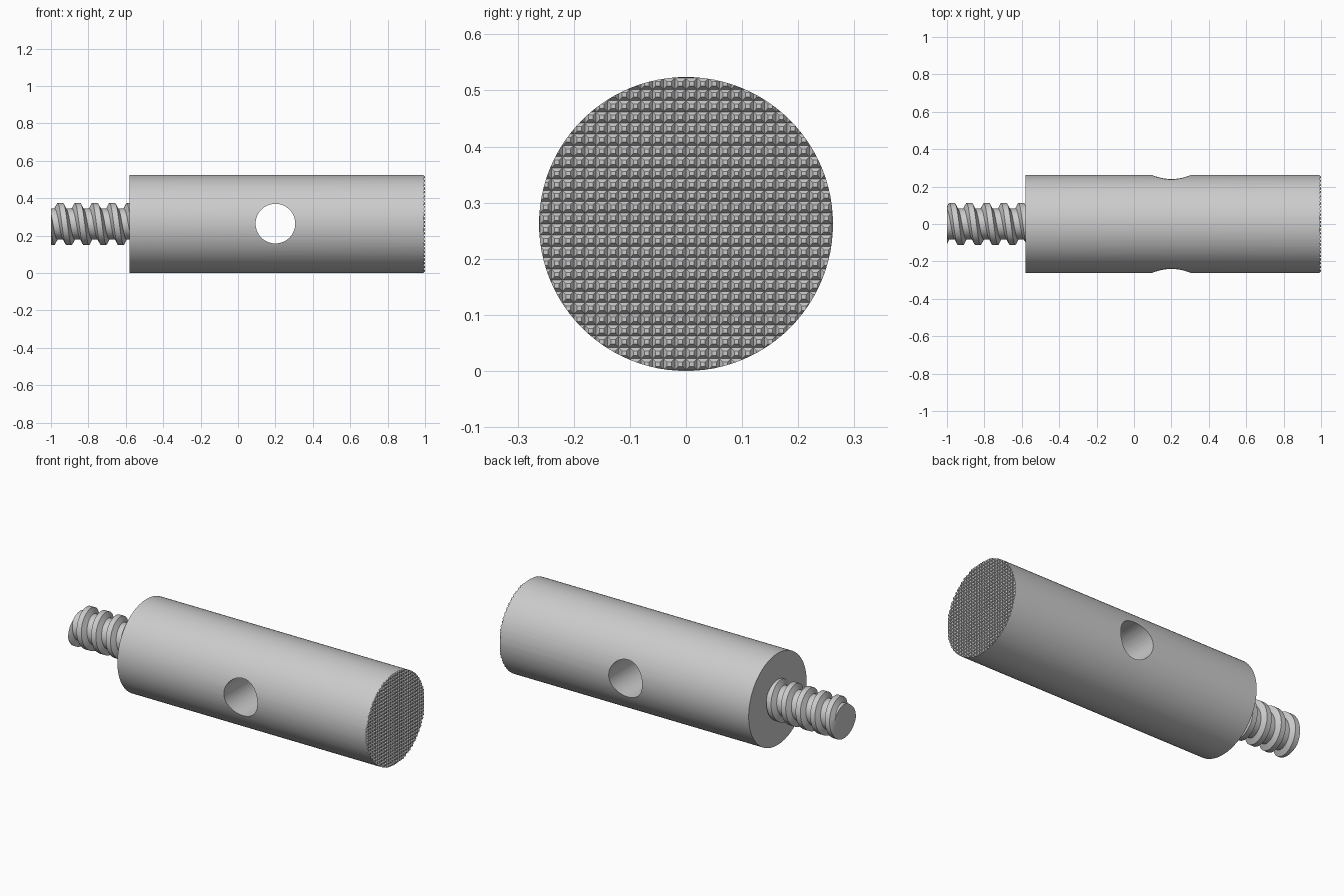
import bpy, bmesh, math

if "Cube" in bpy.data.objects:
    bpy.data.objects.remove(bpy.data.objects["Cube"], do_unlink=True)

R = 0.262            # body radius, also the height of the axis
SHOULDER = -0.58     # where the body meets the threaded stud

steel = bpy.data.materials.new("grey steel")
steel.use_nodes = True
steel.diffuse_color = (0.6, 0.6, 0.6, 1)
steel.node_tree.nodes["Principled BSDF"].inputs["Base Color"].default_value = (0.6, 0.6, 0.6, 1)


def mesh_object(name, bm):
    bmesh.ops.recalc_face_normals(bm, faces=bm.faces[:])
    mesh = bpy.data.meshes.new(name)
    bm.to_mesh(mesh)
    bm.free()
    obj = bpy.data.objects.new(name, mesh)
    bpy.context.collection.objects.link(obj)
    return obj


def cylinder(name, radius, length, centre, rotation, sides):
    bpy.ops.mesh.primitive_cylinder_add(vertices=sides, radius=radius, depth=length,
                                        location=centre, rotation=rotation)
    obj = bpy.context.object
    obj.name = name
    return obj


def activate(obj):
    bpy.ops.object.select_all(action="DESELECT")
    obj.select_set(True)
    bpy.context.view_layer.objects.active = obj


def apply_boolean(obj, cutter, operation):
    mod = obj.modifiers.new("cut", "BOOLEAN")
    mod.operation, mod.solver, mod.object = operation, "EXACT", cutter
    bpy.context.view_layer.update()
    activate(obj)
    bpy.ops.object.modifier_apply(modifier=mod.name)
    bpy.data.objects.remove(cutter, do_unlink=True)


def finish(obj):
    obj.data.materials.clear()
    obj.data.materials.append(steel)
    activate(obj)
    bpy.ops.object.shade_smooth_by_angle(angle=math.radians(30))


def knurl_block(pitch=0.02, depth=0.008, top=0.4, cells=30):
    """Block whose +x end is a grid of small blunt pyramids."""
    bm = bmesh.new()
    corners = [(-1, -1), (1, -1), (1, 1), (-1, 1)]
    for i in range(cells):
        for j in range(cells):
            cy = (i + 0.5 - cells / 2) * pitch
            cz = (j + 0.5 - cells / 2) * pitch + R

            def ring(x, half):
                return [bm.verts.new((x, cy + a * half, cz + b * half)) for a, b in corners]
            base, tip = ring(1 - depth, pitch / 2), ring(1, pitch / 2 * top)
            bm.faces.new(tip)
            for k in range(4):
                n = (k + 1) % 4
                bm.faces.new((base[k], base[n], tip[n], tip[k]))
    bmesh.ops.remove_doubles(bm, verts=bm.verts[:], dist=1e-4)
    rim = [e for e in bm.edges if e.is_boundary]
    grown = bmesh.ops.extrude_edge_only(bm, edges=rim)["geom"]
    for v in grown:
        if isinstance(v, bmesh.types.BMVert):
            v.co.x = SHOULDER - 0.2
    bmesh.ops.holes_fill(bm, edges=[e for e in bm.edges if e.is_boundary], sides=0)
    return mesh_object("knurl_cutter", bm)


def threaded_stud(pitch=0.0925, root=0.082, crest=0.112, steps=48):
    """Right-handed trapezoid thread, swept as a helix and trimmed flat."""
    bm = bmesh.new()
    profile = [(-0.015, crest), (0.015, crest), (0.03, root),
               (pitch - 0.03, root), (pitch - 0.015, crest)]
    start = -0.95 - pitch * 2.25
    rows = []
    for s in range(steps * 8 + 1):
        t = 2 * math.pi * s / steps
        x = start + pitch * s / steps
        rows.append([bm.verts.new((x + dx, r * math.cos(t), R + r * math.sin(t)))
                     for dx, r in profile])
    for a, b in zip(rows, rows[1:]):
        for k in range(len(profile) - 1):
            bm.faces.new((a[k], a[k + 1], b[k + 1], b[k]))
    bmesh.ops.remove_doubles(bm, verts=bm.verts[:], dist=1e-5)
    for x, side in ((-1, -1), (SHOULDER + 0.01, 1)):
        bmesh.ops.bisect_plane(bm, geom=bm.verts[:] + bm.edges[:] + bm.faces[:], dist=1e-6,
                               plane_co=(x, 0, 0), plane_no=(side, 0, 0), clear_outer=True)
    bmesh.ops.holes_fill(bm, edges=[e for e in bm.edges if e.is_boundary], sides=0)
    return mesh_object("threaded_stud", bm)


# Body: round bar with a knurled end and a cross hole
body = cylinder("body", R, 1.1 - SHOULDER, ((1.1 + SHOULDER) / 2, 0, R),
                (0, math.pi / 2, 0), 96)
apply_boolean(body, knurl_block(), "INTERSECT")
hole = cylinder("hole_cutter", 0.106, 1, (0.2, 0, R + 0.002), (math.pi / 2, 0, 0), 64)
apply_boolean(body, hole, "DIFFERENCE")
finish(body)

# Threaded stud
finish(threaded_stud())
